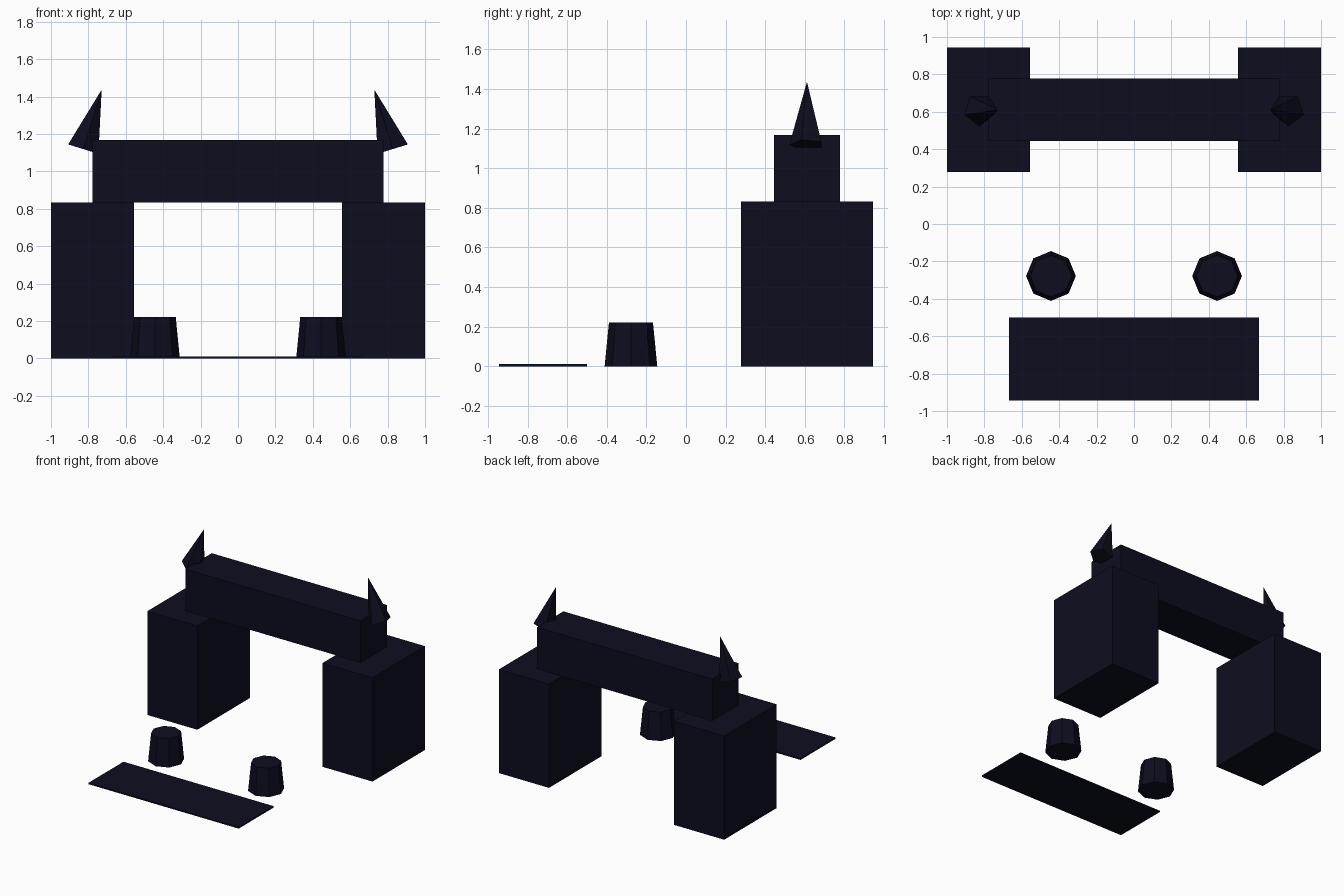
import bpy, math

if "Cube" in bpy.data.objects:
    bpy.data.objects.remove(bpy.data.objects["Cube"])

navy = bpy.data.materials.new("dark_navy")
navy.diffuse_color = (0.0040, 0.0040, 0.0137, 1)
navy.use_nodes = True
navy.node_tree.nodes["Principled BSDF"].inputs["Base Color"].default_value = navy.diffuse_color


def finish(name):
    ob = bpy.context.object
    ob.name = name
    ob.data.materials.append(navy)
    return ob


def box(name, x0, x1, y0, y1, z0, z1):
    bpy.ops.mesh.primitive_cube_add(
        size=1, location=((x0 + x1) / 2, (y0 + y1) / 2, (z0 + z1) / 2))
    ob = finish(name)
    ob.scale = (x1 - x0, y1 - y0, z1 - z0)
    return ob


def frustum(name, sides, r1, r2, depth, loc, rot):
    bpy.ops.mesh.primitive_cone_add(
        vertices=sides, radius1=r1, radius2=r2, depth=depth,
        location=loc, rotation=rot)
    return finish(name)


# lintel resting on the pillars, and thin slab in front
box("lintel", -0.778, 0.778, 0.444, 0.778, 0.833, 1.167)
box("front_slab", -0.667, 0.667, -0.944, -0.5, 0, 0.011)

for side, s in (("left", -1), ("right", 1)):
    # square pillar
    xs = sorted((s * 0.556, s * 1.0))
    box(side + "_pillar", xs[0], xs[1], 0.278, 0.944, 0, 0.833)
    # eight-sided tapered stool
    frustum(side + "_stool", 8, 0.133, 0.111, 0.222,
            (s * 0.444, -0.278, 0.111), (0, 0, 0))
    # five-sided horn leaning inwards, one corner facing the front
    frustum(side + "_horn", 5, 0.089, 0, 0.333,
            (s * 0.778, 0.611, 1.278), (0, -s * 0.3, 0))
    horn = bpy.context.object
    for v in horn.data.vertices:
        v.co.x, v.co.y = -v.co.x, -v.co.y
